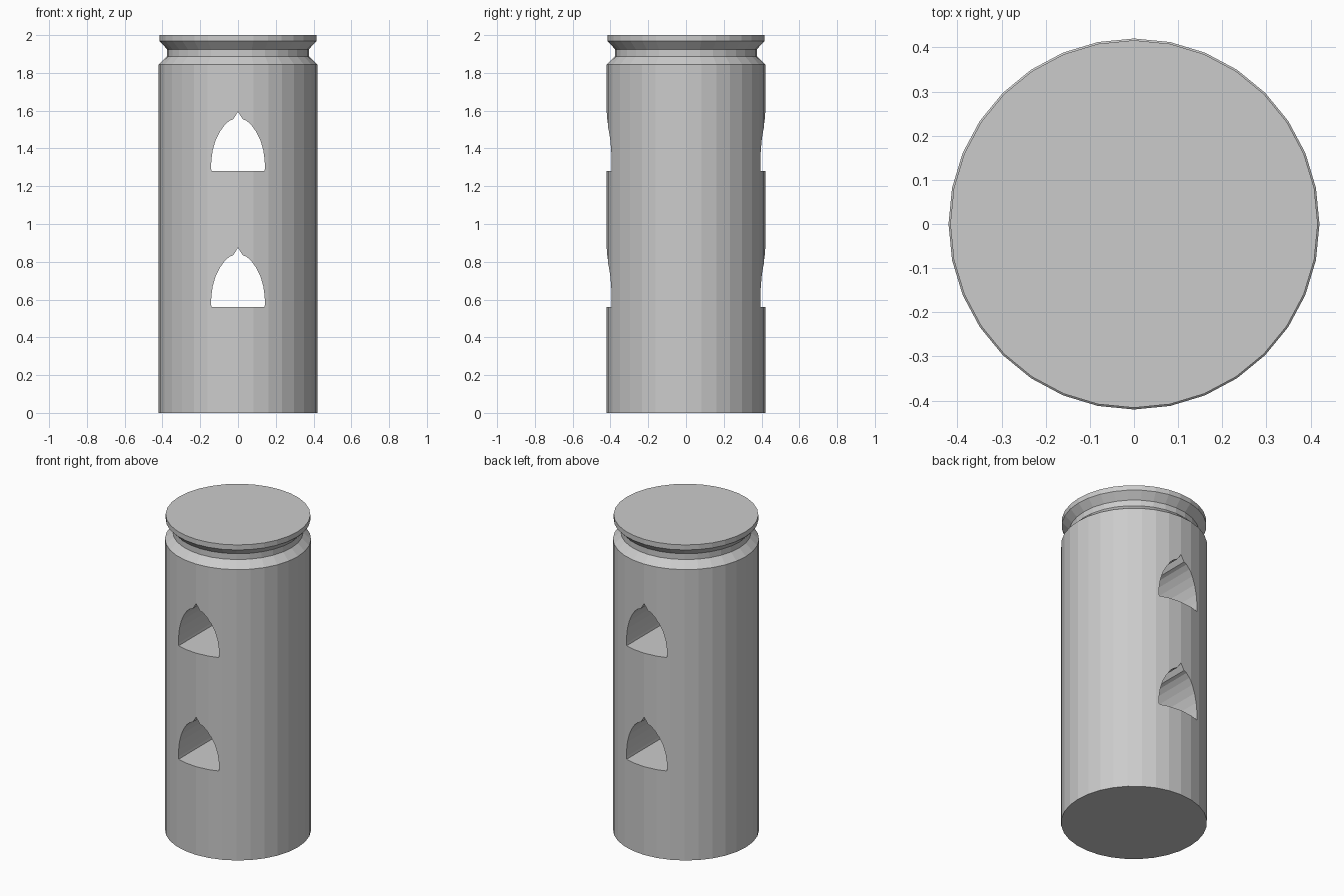
import bpy, bmesh, math

if "Cube" in bpy.data.objects:
    bpy.data.objects.remove(bpy.data.objects["Cube"])

SIDES = 32

# Turned pillar body: (radius, height) profile with a neck groove under the cap
profile = [(0.42, 0), (0.42, 1.845), (0.375, 1.888), (0.375, 1.925),
           (0.416, 1.968), (0.416, 2.0)]
bm = bmesh.new()
rings = [[bm.verts.new((r * math.cos(2 * math.pi * i / SIDES),
                        r * math.sin(2 * math.pi * i / SIDES), z))
          for i in range(SIDES)] for r, z in profile]
for a, b in zip(rings, rings[1:]):
    for i in range(SIDES):
        j = (i + 1) % SIDES
        bm.faces.new((a[i], a[j], b[j], b[i]))
bm.faces.new(rings[0][::-1])
bm.faces.new(rings[-1])
mesh = bpy.data.meshes.new("pillar")
bm.to_mesh(mesh)
bm.free()
pillar = bpy.data.objects.new("pillar", mesh)
bpy.context.collection.objects.link(pillar)

# Half outline of the pointed arch opening: (half width, height above sill)
half = [(0.14, 0), (0.143, 0.015), (0.141, 0.06), (0.134, 0.11), (0.118, 0.165),
        (0.095, 0.21), (0.07, 0.245), (0.045, 0.267), (0.025, 0.275), (0.012, 0.295)]
outline = half + [(0, 0.315)] + [(-x, z) for x, z in reversed(half)]


def cut_window(name, sill):
    """Cut an arch opening straight through the pillar from front to back."""
    bm = bmesh.new()
    face = bm.faces.new([bm.verts.new((x, -0.6, sill + z)) for x, z in outline])
    ext = bmesh.ops.extrude_face_region(bm, geom=[face])
    moved = [g for g in ext["geom"] if isinstance(g, bmesh.types.BMVert)]
    bmesh.ops.translate(bm, verts=moved, vec=(0, 1.2, 0))
    bmesh.ops.recalc_face_normals(bm, faces=bm.faces)
    me = bpy.data.meshes.new(name)
    bm.to_mesh(me)
    bm.free()
    cutter = bpy.data.objects.new(name, me)
    bpy.context.collection.objects.link(cutter)
    mod = pillar.modifiers.new(name, 'BOOLEAN')
    mod.operation, mod.solver, mod.object = 'DIFFERENCE', 'EXACT', cutter
    bpy.context.view_layer.objects.active = pillar
    bpy.ops.object.modifier_apply(modifier=name)
    bpy.data.objects.remove(cutter)


# Lower and upper openings
for name, sill in (("lower_window", 0.56), ("upper_window", 1.28)):
    cut_window(name, sill)
